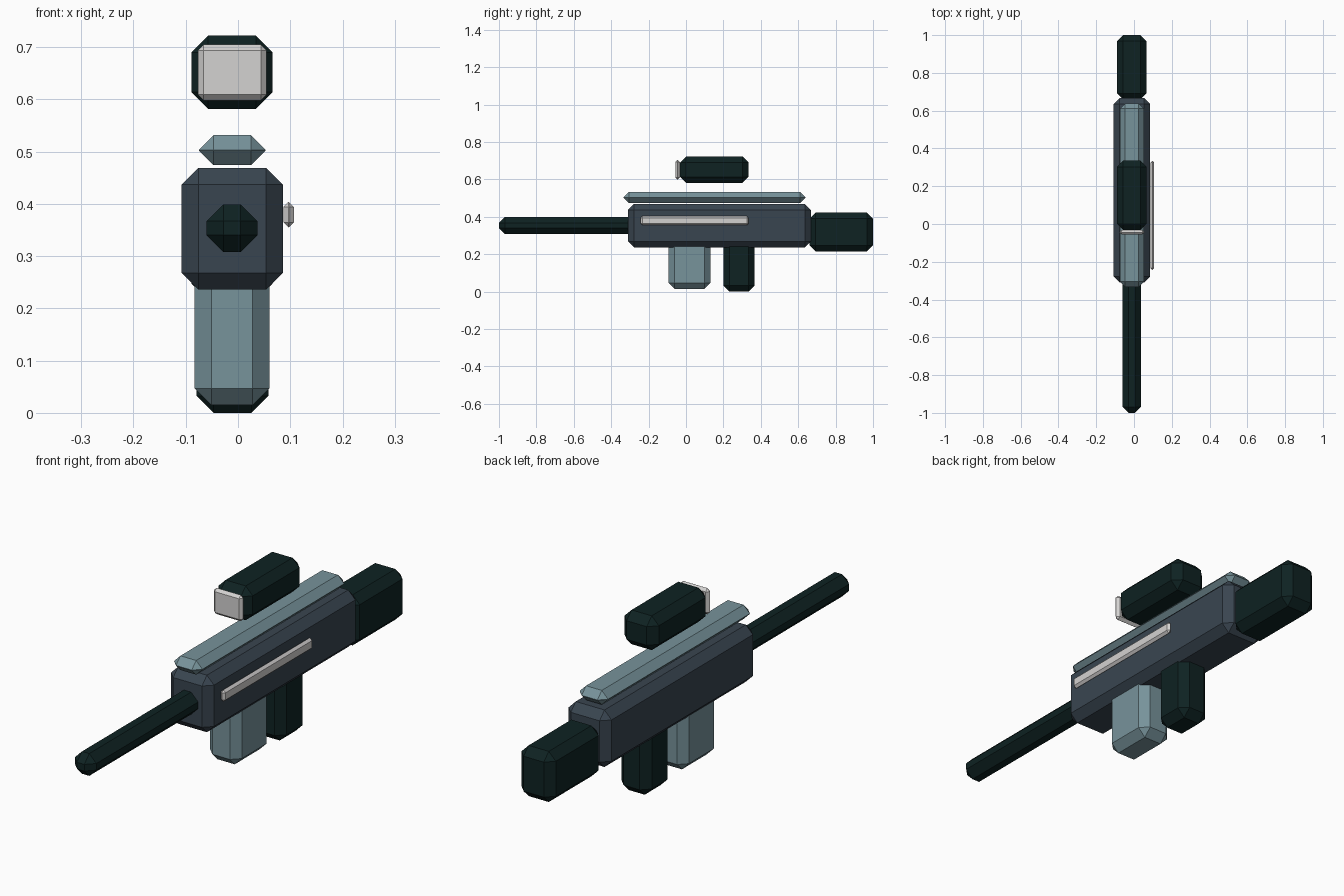
import bpy, bmesh

if "Cube" in bpy.data.objects:
    bpy.data.objects.remove(bpy.data.objects["Cube"])


def linear(c):
    c /= 255
    return c / 12.92 if c <= 0.04045 else ((c + 0.055) / 1.055) ** 2.4


def material(name, r, g, b):
    m = bpy.data.materials.new(name)
    m.diffuse_color = (linear(r), linear(g), linear(b), 1)
    m.use_nodes = True
    m.node_tree.nodes["Principled BSDF"].inputs["Base Color"].default_value = m.diffuse_color
    return m


slate = material("slate", 57, 69, 80)
dark = material("dark_green_black", 14, 34, 34)
teal = material("grey_teal", 119, 147, 155)
light = material("light_grey", 212, 210, 209)


def block(name, mat, x, y, z, chamfer=0.032):
    """Box between the given limits with all edges chamfered once."""
    lims = (x, y, z)
    bm = bmesh.new()
    bmesh.ops.create_cube(bm, size=1)
    for v in bm.verts:
        v.co = [lo + (c + 0.5) * (hi - lo) for c, (lo, hi) in zip(v.co, lims)]
    width = min(chamfer, 0.49 * min(hi - lo for lo, hi in lims))
    bmesh.ops.bevel(bm, geom=bm.edges[:], offset=width, offset_type='OFFSET',
                    segments=1, profile=0.5, affect='EDGES')
    me = bpy.data.meshes.new(name)
    bm.to_mesh(me)
    bm.free()
    me.materials.append(mat)
    ob = bpy.data.objects.new(name, me)
    bpy.context.collection.objects.link(ob)
    return ob


# Main body, barrel and stock
block("receiver", slate, (-0.108, 0.086), (-0.310, 0.667), (0.236, 0.469))
block("barrel", dark, (-0.060, 0.037), (-1.0, -0.26), (0.308, 0.399))
block("stock", dark, (-0.089, 0.066), (0.660, 1.0), (0.215, 0.422))

# Parts under the body
block("magazine", teal, (-0.083, 0.060), (-0.093, 0.131), (0.015, 0.29))
block("grip", dark, (-0.079, 0.058), (0.200, 0.366), (0.0, 0.28))

# Top rail and floating scope with its lens
block("top_rail", teal, (-0.075, 0.053), (-0.334, 0.639), (0.474, 0.532))
block("scope", dark, (-0.089, 0.066), (-0.031, 0.335), (0.582, 0.722))
block("scope_lens", light, (-0.077, 0.055), (-0.056, -0.033), (0.598, 0.705))

# Trim strip on the right side only
block("side_strip", light, (0.087, 0.107), (-0.243, 0.335), (0.355, 0.404))
